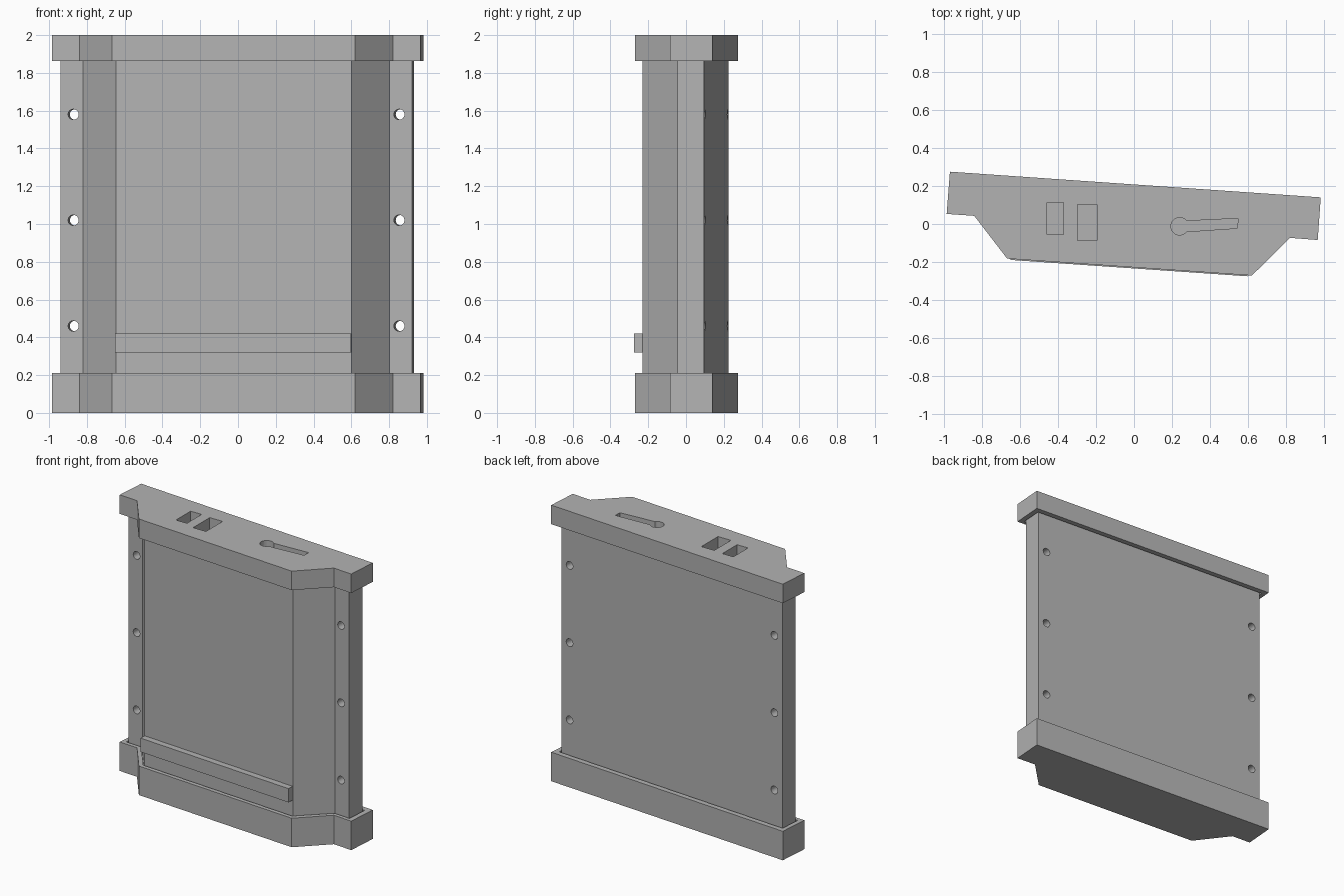
import bpy, bmesh, math

if "Cube" in bpy.data.objects:
    bpy.data.objects.remove(bpy.data.objects["Cube"])

grey = bpy.data.materials.new("plain grey")
grey.diffuse_color = (0.45, 0.45, 0.45, 1)
grey.use_nodes = True
grey.node_tree.nodes["Principled BSDF"].inputs["Base Color"].default_value = grey.diffuse_color
TILT = math.atan(-0.0692)  # the whole panel is turned slightly about z


def prism(name, outline, z0, z1):
    """Upright prism from a plan outline."""
    bm = bmesh.new()
    low = [bm.verts.new((x, y, z0)) for x, y in outline]
    high = [bm.verts.new((x, y, z1)) for x, y in outline]
    bm.faces.new(low)
    bm.faces.new(high)
    for i in range(len(low)):
        j = (i + 1) % len(low)
        bm.faces.new((low[i], low[j], high[j], high[i]))
    bmesh.ops.recalc_face_normals(bm, faces=bm.faces)
    me = bpy.data.meshes.new(name)
    bm.to_mesh(me)
    bm.free()
    me.materials.append(grey)
    ob = bpy.data.objects.new(name, me)
    bpy.context.collection.objects.link(ob)
    return ob


def cut(target, cutter):
    """Subtract a cutter and remove it."""
    mod = target.modifiers.new("cut", 'BOOLEAN')
    mod.operation = 'DIFFERENCE'
    mod.solver = 'EXACT'
    mod.object = cutter
    bpy.context.view_layer.objects.active = target
    bpy.ops.object.modifier_apply(modifier=mod.name)
    bpy.data.objects.remove(cutter)


def rect(x0, x1, y0, y1):
    return [(x0, y0), (x1, y0), (x1, y1), (x0, y1)]


def offset(outline, d):
    """Grow a counter-clockwise outline by d."""
    out, n = [], len(outline)
    for i in range(n):
        (ax, ay), (bx, by), (cx, cy) = outline[i - 1], outline[i], outline[(i + 1) % n]
        l1, l2 = math.hypot(bx - ax, by - ay), math.hypot(cx - bx, cy - by)
        n1 = ((by - ay) / l1, (ax - bx) / l1)
        n2 = ((cy - by) / l2, (bx - cx) / l2)
        k = d / (1 + n1[0] * n2[0] + n1[1] * n2[1])
        out.append((bx + k * (n1[0] + n2[0]), by + k * (n1[1] + n2[1])))
    return out


cap_plan = [(-0.985, 0.053), (-0.84, 0.043), (-0.667, -0.182), (0.62, -0.271),
            (0.82, -0.073), (0.966, -0.084), (0.982, 0.14), (-0.968, 0.275)]
body_plan = [(-0.94, 0.088), (-0.82, 0.08), (-0.647, -0.144), (0.60, -0.23),
             (0.802, -0.036), (0.922, -0.044), (0.932, 0.096), (-0.93, 0.225)]

# Main panel with three bolt holes in each side flange
body = prism("panel_body", body_plan, 0.15, 1.91)
for x, y in ((-0.867, 0.15), (0.858, 0.03)):
    for z in (0.46, 1.02, 1.58):
        bpy.ops.mesh.primitive_cylinder_add(
            vertices=24, radius=0.028, depth=0.4, location=(x, y, z),
            rotation=(math.pi / 2, 0, TILT))
        cut(body, bpy.context.object)

# End caps, each with a slightly loose socket for the panel
bottom = prism("bottom_cap", cap_plan, 0, 0.21)
top = prism("top_cap", cap_plan, 1.862, 2)
socket = offset(body_plan, 0.01)
cut(bottom, prism("socket", socket, 0.15, 0.3))
cut(top, prism("socket", socket, 1.8, 1.91))

# Two rectangular ports in the top cap
cut(top, prism("port", rect(-0.458, -0.37, -0.056, 0.112), 1.915, 2.1))
cut(top, prism("port", rect(-0.298, -0.195, -0.088, 0.102), 1.915, 2.1))

# Keyhole slot: round end joined to a narrow channel
keyhole = [(0.545, -0.022), (0.546, 0.029)]
for i in range(21):
    a = math.radians(38 + i * 14.2)
    keyhole.append((0.24 + 0.046 * math.cos(a), -0.012 + 0.046 * math.sin(a)))
cut(top, prism("keyhole", keyhole, 1.93, 2.1))

# Ledge strip across the lower front
prism("front_ledge", [(-0.647, -0.144), (-0.65, -0.189), (0.597, -0.275), (0.60, -0.23)],
      0.32, 0.42)
